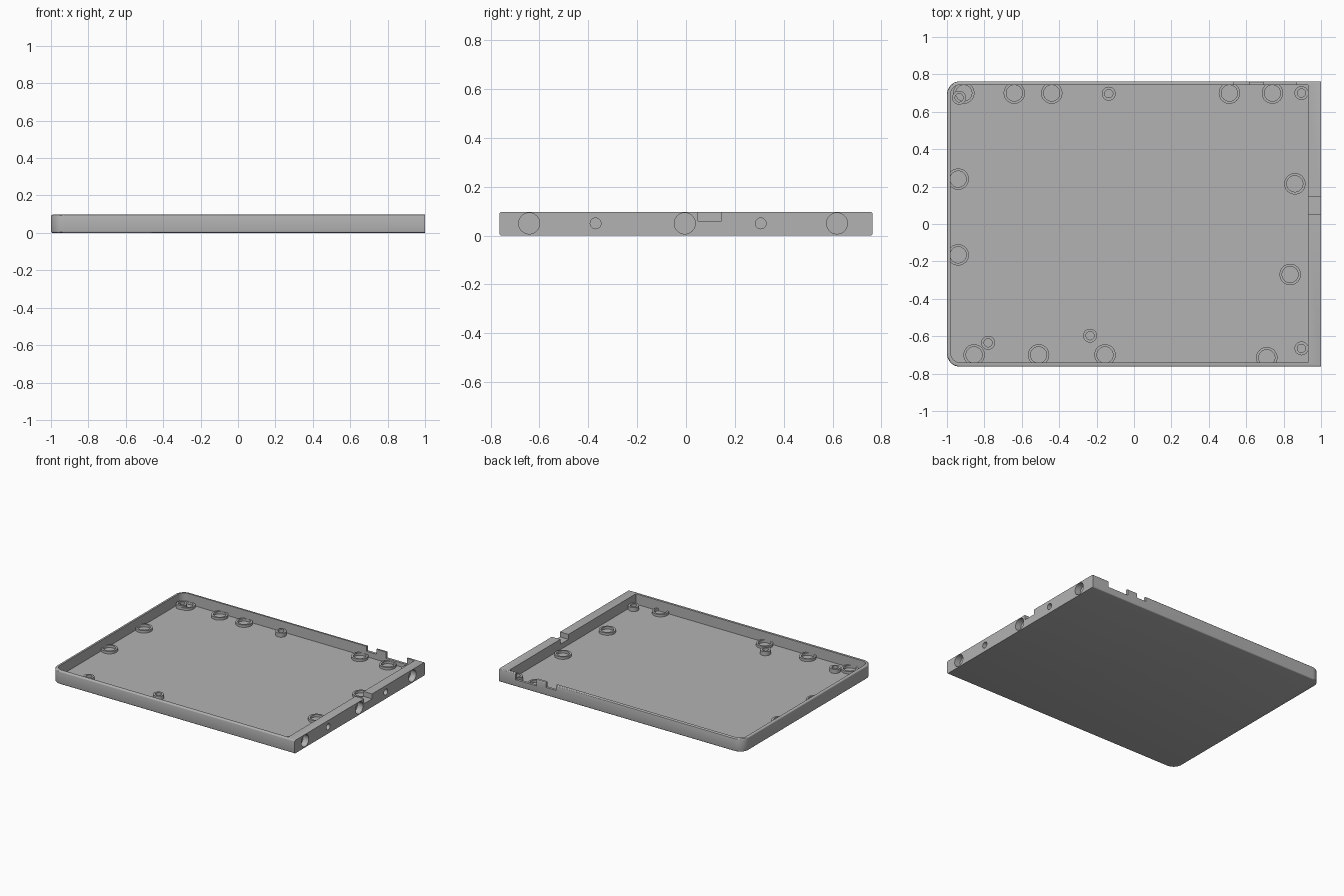
import bpy
import bmesh
import math

cube = bpy.data.objects.get("Cube")
if cube:
    bpy.data.objects.remove(cube)

HEIGHT, FLOOR = 0.097, 0.02
INNER = (-0.98, 0.93, -0.74, 0.744)   # cavity x and y limits

grey = bpy.data.materials.new("matte grey")
grey.use_nodes = True
colour = (0.45, 0.45, 0.45, 1)
grey.diffuse_color = colour
grey.node_tree.nodes["Principled BSDF"].inputs["Base Color"].default_value = colour


def finish(bm, name):
    bmesh.ops.recalc_face_normals(bm, faces=bm.faces[:])
    mesh = bpy.data.meshes.new(name)
    bm.to_mesh(mesh)
    bm.free()
    mesh.materials.append(grey)
    obj = bpy.data.objects.new(name, mesh)
    bpy.context.collection.objects.link(obj)
    return obj


def slab(x0, x1, y0, y1, z0, z1, radius):
    """Slab whose two -x corners are rounded."""
    pts = [(x1, y0), (x1, y1)]
    for cy, start in ((y1 - radius, 90), (y0 + radius, 180)):
        for i in range(11):
            a = math.radians(start + i * 9)
            pts.append((x0 + radius + radius * math.cos(a), cy + radius * math.sin(a)))
    bm = bmesh.new()
    face = bm.faces.new([bm.verts.new((x, y, z0)) for x, y in pts])
    top = bmesh.ops.extrude_face_region(bm, geom=[face])["geom"]
    for v in top:
        if isinstance(v, bmesh.types.BMVert):
            v.co.z = z1
    bmesh.ops.recalc_face_normals(bm, faces=bm.faces[:])
    return bm


def box(name, x0, x1, y0, y1, z0, z1):
    bm = bmesh.new()
    bmesh.ops.create_cube(bm, size=1)
    for v in bm.verts:
        v.co = ((x0 + x1) / 2 + v.co.x * (x1 - x0),
                (y0 + y1) / 2 + v.co.y * (y1 - y0),
                (z0 + z1) / 2 + v.co.z * (z1 - z0))
    return finish(bm, name)


def hole(name, y, radius, depth):
    """Blind hole cutter for the thick +x wall."""
    bm = bmesh.new()
    bmesh.ops.create_cone(bm, cap_ends=True, segments=40, radius1=radius,
                          radius2=radius, depth=depth * 2)
    for v in bm.verts:
        v.co = (1 + v.co.z, y + v.co.x, 0.05 + v.co.y)
    return finish(bm, name)


def ring(name, x, y, outer, inner, height):
    """Raised ring on the floor, trimmed inside the walls."""
    bm = bmesh.new()
    n = 40
    profile = [(inner, FLOOR - 0.005), (outer, FLOOR - 0.005),
               (outer, FLOOR + height), (inner, FLOOR + height)]
    loops = []
    for i in range(n):
        a = 2 * math.pi * i / n
        loops.append([bm.verts.new((x + r * math.cos(a), y + r * math.sin(a), z))
                      for r, z in profile])
    for i in range(n):
        a, b = loops[i], loops[(i + 1) % n]
        for k in range(4):
            m = (k + 1) % 4
            bm.faces.new((a[k], b[k], b[m], a[m]))
    bmesh.ops.recalc_face_normals(bm, faces=bm.faces[:])
    pad = 0.008
    for co, no in (((INNER[0] - pad, 0, 0), (-1, 0, 0)),
                   ((0, INNER[2] - pad, 0), (0, -1, 0)),
                   ((0, INNER[3] + pad, 0), (0, 1, 0))):
        bmesh.ops.bisect_plane(bm, geom=bm.verts[:] + bm.edges[:] + bm.faces[:],
                               plane_co=co, plane_no=no, clear_outer=True)
    return finish(bm, name)


def smooth(obj):
    bpy.ops.object.select_all(action='DESELECT')
    obj.select_set(True)
    bpy.context.view_layer.objects.active = obj
    bpy.ops.object.shade_smooth_by_angle(angle=math.radians(30))


# Tray body with softened rims on every side but the thick end
bm = slab(-1, 1, -0.763, 0.763, 0, HEIGHT, 0.07)
rims = [e for e in bm.edges
        if abs(e.verts[0].co.z - e.verts[1].co.z) < 1e-5
        and min(v.co.x for v in e.verts) < 0.99]
bmesh.ops.bevel(bm, geom=rims, offset=0.008, segments=3, profile=0.5, affect='EDGES')
tray = finish(bm, "tray")

# Cutters: cavity, wall notches and blind holes
cutters = [
    finish(slab(*INNER, FLOOR, 0.2, 0.05), "cavity_cutter"),
    box("end_notch_cutter", 0.9, 1.1, 0.05, 0.145, 0.06, 0.2),
    box("back_notch_small_cutter", 0.535, 0.615, 0.7, 0.8, 0.06, 0.2),
    box("back_notch_wide_cutter", 0.695, 0.865, 0.7, 0.8, 0.05, 0.2),
]
cutters += [hole("magnet_hole_cutter", y, 0.043, 0.045) for y in (-0.642, -0.005, 0.618)]
cutters += [hole("pin_hole_cutter", y, 0.022, 0.045) for y in (-0.37, 0.306)]
for c in cutters:
    mod = tray.modifiers.new(c.name, 'BOOLEAN')
    mod.operation = 'DIFFERENCE'
    mod.solver = 'EXACT'
    mod.object = c

# Apply the cuts, then remove the cutters
bpy.context.view_layer.update()
cut = bpy.data.meshes.new_from_object(tray.evaluated_get(bpy.context.evaluated_depsgraph_get()))
tray.modifiers.clear()
tray.data = cut
for c in cutters:
    bpy.data.objects.remove(c)
smooth(tray)

# Magnet rings
for x, y in [(-0.91, 0.70), (-0.64, 0.70), (-0.44, 0.70), (0.51, 0.70), (0.74, 0.70),
             (-0.94, 0.24), (-0.94, -0.165), (0.86, 0.215), (0.835, -0.27),
             (-0.855, -0.70), (-0.51, -0.70), (-0.155, -0.70), (0.71, -0.715)]:
    smooth(ring("magnet_ring", x, y, 0.057, 0.043, 0.018))

# Screw posts
for x, y in [(-0.935, 0.675), (-0.135, 0.697), (0.895, 0.70),
             (-0.78, -0.635), (-0.235, -0.597), (0.895, -0.665)]:
    smooth(ring("screw_post", x, y, 0.037, 0.022, 0.03))
